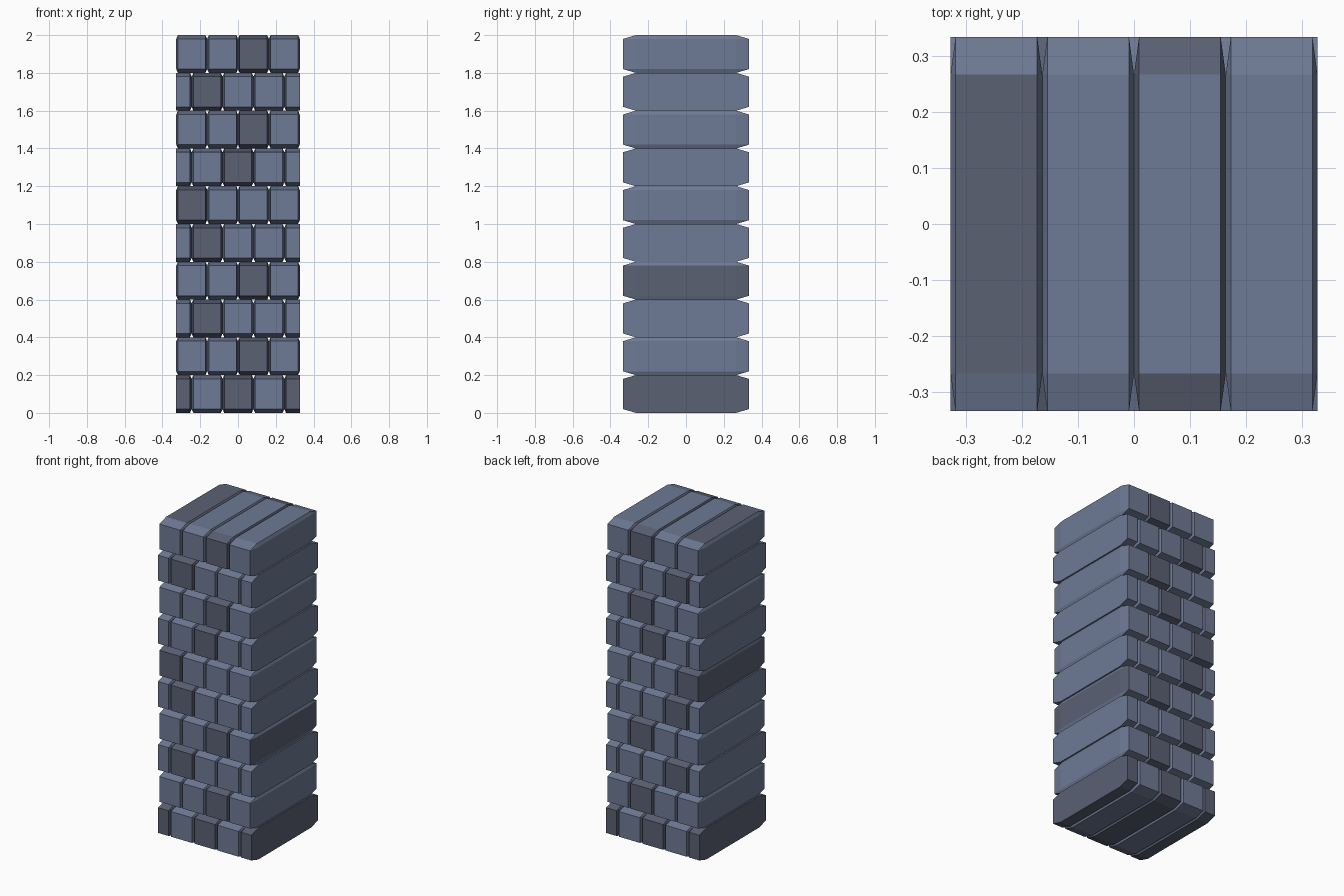
import bpy, bmesh
from itertools import product
from mathutils import Vector

if "Cube" in bpy.data.objects:
    bpy.data.objects.remove(bpy.data.objects["Cube"])

HX, HY = 0.327, 0.333        # half size of the pillar
BW, CH = HX / 2, 0.2         # brick width, course height
CX, CY, CZ = 0.009, 0.067, 0.02   # chamfer along each axis


def material(name, rgb):
    m = bpy.data.materials.new(name)
    m.diffuse_color = (*rgb, 1)
    m.use_nodes = True
    m.node_tree.nodes["Principled BSDF"].inputs["Base Color"].default_value = m.diffuse_color
    return m


MATS = [material("slate_blue", (0.155, 0.195, 0.30)),
        material("slate_dark", (0.104, 0.119, 0.175))]


def add_brick(bm, x, z, dark):
    """Chamfered block running front to back, trimmed flat at the pillar sides."""
    b = bmesh.new()
    full = Vector((BW / 2, HY, CH / 2))
    inner = full - Vector((CX, CY, CZ))
    for signs in product((-1, 1), repeat=3):
        for axis in range(3):
            p = [signs[i] * (full if i == axis else inner)[i] for i in range(3)]
            b.verts.new((p[0] + x, p[1], p[2] + z + CH / 2))
    bmesh.ops.convex_hull(b, input=b.verts[:])
    bmesh.ops.dissolve_limit(b, angle_limit=0.01, verts=b.verts[:], edges=b.edges[:])
    for s in (-1, 1):
        if abs(x) + BW / 2 > HX + 0.001 and x * s > 0:
            bmesh.ops.bisect_plane(b, geom=b.verts[:] + b.edges[:] + b.faces[:],
                                   plane_co=(s * HX, 0, 0), plane_no=(s, 0, 0),
                                   clear_outer=True)
            bmesh.ops.holes_fill(b, edges=[e for e in b.edges if e.is_boundary])
    bmesh.ops.recalc_face_normals(b, faces=b.faces[:])
    for f in b.faces:
        f.material_index = int(dark)
        f.smooth = False
    tmp = bpy.data.meshes.new("tmp")
    b.to_mesh(tmp)
    b.free()
    bm.from_mesh(tmp)
    bpy.data.meshes.remove(tmp)


# dark bricks in each course, bottom to top, counted from the left
DARK = [(0, 2, 4), (2,), (1,), (2,), (1,), (0,), (2,), (2,), (1,), (2,)]

for row, dark in enumerate(DARK):
    # odd courses hold four whole bricks, even ones three and two halves
    count = 4 if row % 2 else 5
    bm = bmesh.new()
    for i in range(count):
        add_brick(bm, (i - (count - 1) / 2) * BW, row * CH, i in dark)
    # single dark faces
    for f in bm.faces:
        c = f.calc_center_median()
        if row == 3 and f.normal.x > 0.99 and c.x > HX - 0.01:
            f.material_index = 1
        if row == 9 and f.normal.z > 0.99:
            f.material_index = int(c.x < -BW)
    me = bpy.data.meshes.new(f"brick_course_{row + 1}")
    bm.to_mesh(me)
    bm.free()
    for m in MATS:
        me.materials.append(m)
    bpy.context.collection.objects.link(bpy.data.objects.new(me.name, me))
